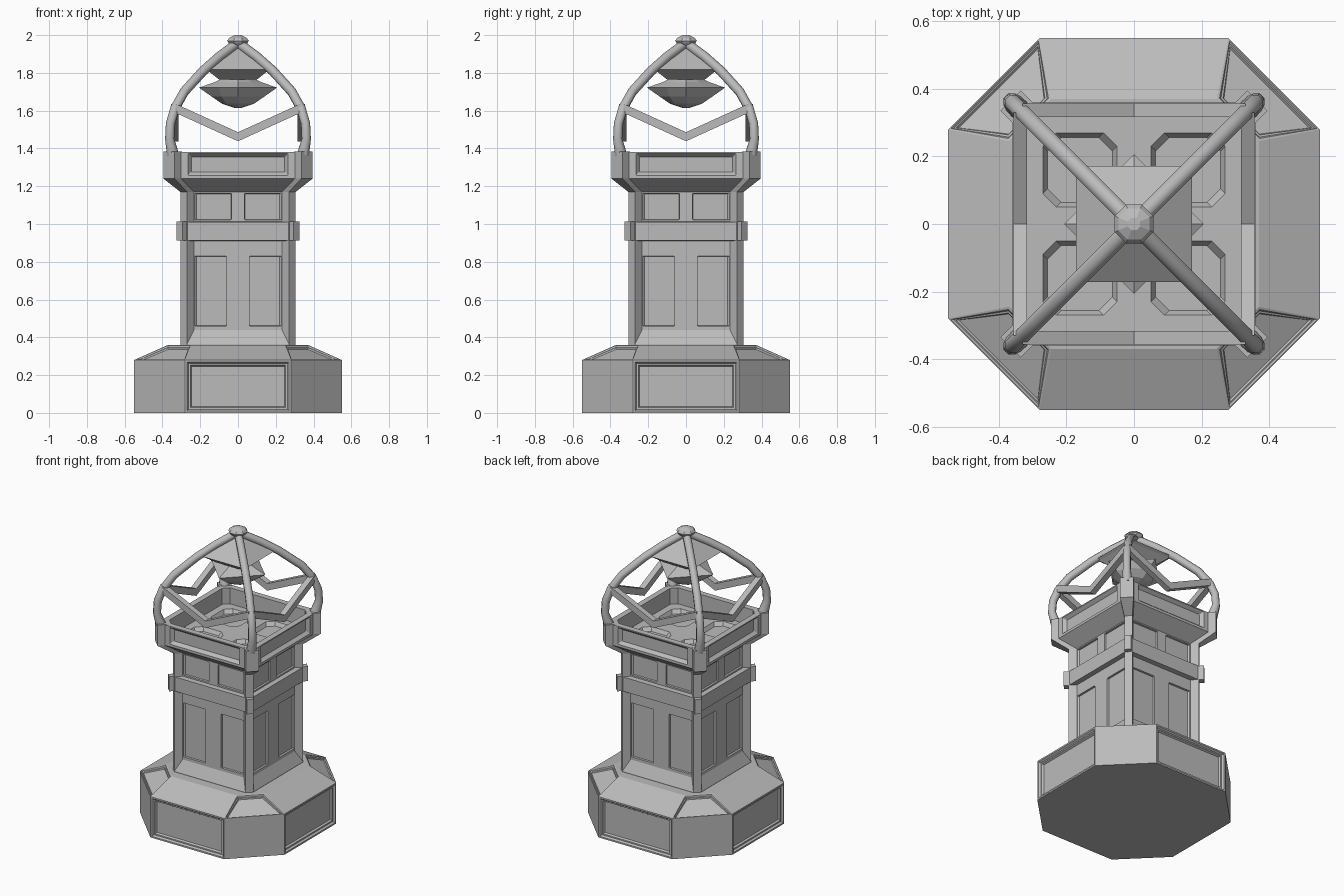
import bpy, bmesh, math
from mathutils import Matrix, Vector

if "Cube" in bpy.data.objects:
    bpy.data.objects.remove(bpy.data.objects["Cube"])

stone = bpy.data.materials.new("plain_grey")
stone.diffuse_color = (0.5, 0.5, 0.5, 1)
stone.use_nodes = True
stone.node_tree.nodes["Principled BSDF"].inputs["Base Color"].default_value = stone.diffuse_color
R = Matrix.Rotation


def finish(bm, name):
    bmesh.ops.recalc_face_normals(bm, faces=bm.faces)
    me = bpy.data.meshes.new(name)
    bm.to_mesh(me)
    bm.free()
    me.materials.append(stone)
    ob = bpy.data.objects.new(name, me)
    bpy.context.collection.objects.link(ob)
    return ob


def loft(bm, rings, M=Matrix()):
    """Skin a list of equal-length point rings and cap both ends."""
    vs = [[bm.verts.new(M @ Vector(p)) for p in r] for r in rings]
    n = len(vs[0])
    for a, b in zip(vs, vs[1:]):
        for i in range(n):
            j = (i + 1) % n
            bm.faces.new((a[i], a[j], b[j], b[i]))
    bm.faces.new(vs[0][::-1])
    bm.faces.new(vs[-1])


def octa(a, b, z):
    """Square of half-width a with corners cut where the sides reach b."""
    return [(a, -b, z), (a, b, z), (b, a, z), (-b, a, z),
            (-a, b, z), (-a, -b, z), (-b, -a, z), (b, -a, z)]


def gon(n, r, z, turn=0.0):
    return [(r * math.cos(turn + i * math.tau / n), r * math.sin(turn + i * math.tau / n), z)
            for i in range(n)]


def side(k, d):
    """Frame of one of the four sides: local x across, y up, z outward."""
    return R(k * math.pi / 2, 4, 'Z') @ Matrix.Translation((0, -d, 0)) @ R(math.pi / 2, 4, 'X')


def recess(bm, M, cx, cy, w, h, depth, slope, ch=0.003):
    """Tapered panel cutter."""
    e, rings = 0.008, []
    for z, grow in ((e, slope * e / depth), (-depth, -slope)):
        x, y = w / 2 + grow, h / 2 + grow
        rings.append([(cx + p, cy + q, z) for p, q in (
            (x, ch - y), (x, y - ch), (x - ch, y), (ch - x, y),
            (-x, y - ch), (-x, ch - y), (ch - x, -y), (x - ch, -y))])
    loft(bm, rings, M)


# Octagonal plinth with stepped panels on the straight sides and diagonal slopes
bm = bmesh.new()
loft(bm, [octa(.55, .28, 0), octa(.55, .28, .28), octa(.37, .245, .36)])
bmesh.ops.recalc_face_normals(bm, faces=bm.faces)
bm.normal_update()
panels = []
for f in bm.faces:
    n = f.normal
    diagonal = min(abs(n.x), abs(n.y)) > 0.1
    if (abs(n.z) < .1 and not diagonal) or (.1 < n.z < .98 and diagonal):
        panels.append(f)
for f in panels:
    k = 1.0 if abs(f.normal.z) < .1 else 0.6
    for t, d in ((.015, 0), (.012, -.012), (.012, 0), (.01, -.012)):
        bmesh.ops.inset_individual(bm, faces=[f], thickness=t * k, depth=d * k)
finish(bm, "plinth")

# Tower core: sill, shaft, band, flared parapet and sunken floor
bm = bmesh.new()
profile = [(.305, .27, .35), (.305, .27, .365), (.268, .26, .44), (.268, .26, .91),
           (.302, .295, .912), (.302, .295, 1.01), (.268, .26, 1.012), (.268, .26, 1.17),
           (.36, .352, 1.24), (.36, .352, 1.38), (.32, .285, 1.38), (.32, .285, 1.27)]
loft(bm, [octa(*p) for p in profile])
tower = finish(bm, "tower_core")

# Panel cutters for walls, parapet and floor
bm = bmesh.new()
for k in range(4):
    for s in (-1, 1):
        recess(bm, side(k, .268), s * .145, .645, .17, .37, .012, .002)
        recess(bm, side(k, .268), s * .132, 1.092, .196, .14, .012, .002)
    recess(bm, side(k, .36), 0, 1.315, .53, .115, .022, .018)
    quarter = R(k * math.pi / 2, 4, 'Z') @ Matrix.Translation((0, 0, 1.27))
    recess(bm, quarter, .16, .16, .22, .22, .025, .014, .04)
cutter = finish(bm, "panel_cutter")
cutter.hide_render = True
mod = tower.modifiers.new("panels", 'BOOLEAN')
mod.operation = 'DIFFERENCE'
mod.solver = 'EXACT'
mod.object = cutter
bpy.context.view_layer.objects.active = tower
tower.select_set(True)
bpy.ops.object.modifier_apply(modifier=mod.name)
bpy.data.objects.remove(cutter, do_unlink=True)

# Diagonal corner posts, with thicker blocks at the band
bm = bmesh.new()
post = [(.407, .33, .025, .355), (.407, .33, .025, 1.17),
        (.516, .46, .042, 1.24), (.516, .46, .042, 1.383)]
block = [(.438, .36, .021, .912), (.438, .36, .021, 1.012)]
for k in range(4):
    M = R(math.pi / 4 + k * math.pi / 2, 4, 'Z')
    for sections in (post, block):
        loft(bm, [[(o, -v, z), (o, v, z), (i, v, z), (i, -v, z)] for o, i, v, z in sections], M)
finish(bm, "corner_posts")

# Four curved ribs meeting at the top
bm = bmesh.new()
path = [(.345, 1.37), (.362, 1.45), (.358, 1.53), (.335, 1.61),
        (.285, 1.70), (.185, 1.81), (.10, 1.885), (.012, 1.95)]
pts = [Vector((r * math.sqrt(2), 0, z)) for r, z in path]
rings = []
for i, p in enumerate(pts):
    t = (pts[min(i + 1, len(pts) - 1)] - pts[max(i - 1, 0)]).normalized()
    n = Vector((t.z, 0, -t.x))
    rad = .034 if i == 0 else .026
    rings.append([p + n * x + Vector((0, y, 0)) for x, y, _ in gon(8, rad, 0, math.pi / 8)])
for k in range(4):
    loft(bm, rings, R(math.pi / 4 + k * math.pi / 2, 4, 'Z'))
ribs = finish(bm, "dome_ribs")
ribs.data.polygons.foreach_set("use_smooth", [len(p.vertices) == 4 for p in ribs.data.polygons])

# V-shaped braces between neighbouring ribs
bm = bmesh.new()
for k in range(4):
    loft(bm, [[(x, -.336 + a, z + b) for a, b in
               ((-.02, -.024), (.02, -.024), (.02, .024), (-.02, .024))]
              for x, z in ((-.33, 1.612), (0, 1.462), (.33, 1.612))],
         R(k * math.pi / 2, 4, 'Z'))
finish(bm, "v_braces")

# Square lamp cap under the rib crown
bm = bmesh.new()
loft(bm, [gon(4, r * math.sqrt(2), z, math.pi / 4) for r, z in
          ((.10, 1.765), (.155, 1.808), (.172, 1.818), (.01, 1.94))])
finish(bm, "lamp_cap")

# Faceted star-shaped lamp
bm = bmesh.new()
loft(bm, [[(r * f * math.cos(i * math.pi / 4), r * f * math.sin(i * math.pi / 4), z)
           for i in range(8) for f in ((1, d)[i % 2],)]
          for r, d, z in ((.085, .9, 1.77), (.12, .8, 1.752), (.207, .7, 1.722),
                          (.14, .9, 1.675), (.085, 1, 1.637), (.02, 1, 1.615))])
finish(bm, "lamp")

# Octagonal finial
bm = bmesh.new()
loft(bm, [gon(8, r, z, math.pi / 8) for r, z in
          ((.025, 1.93), (.052, 1.955), (.062, 1.97), (.05, 1.985), (.02, 2.0))])
finish(bm, "finial")
